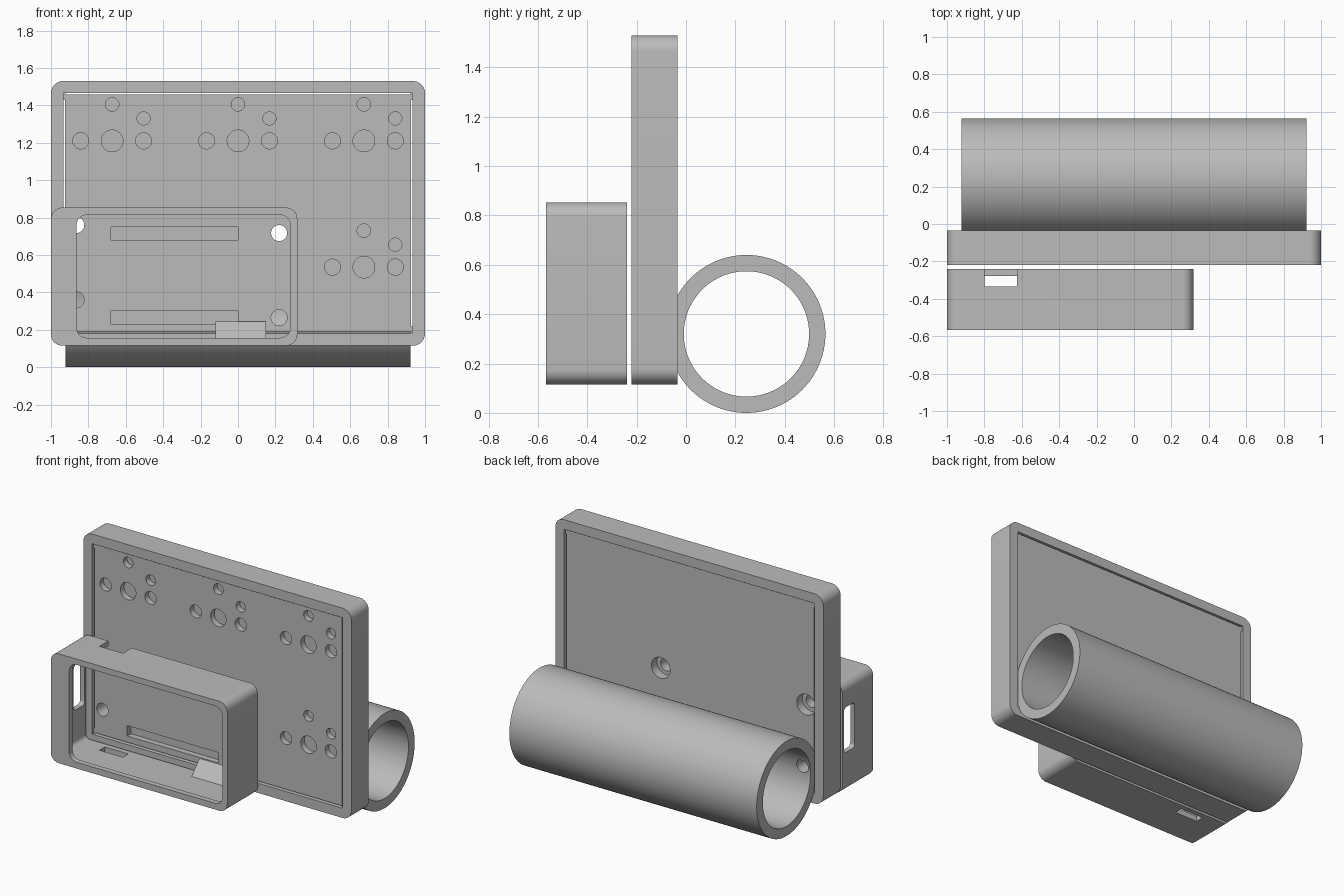
import bpy
import bmesh
from math import cos, sin, pi, radians

cube = bpy.data.objects.get("Cube")
if cube:
    bpy.data.objects.remove(cube, do_unlink=True)

grey = bpy.data.materials.new("light grey plastic")
grey.use_nodes = True
grey.diffuse_color = (0.5, 0.5, 0.5, 1)
grey.node_tree.nodes["Principled BSDF"].inputs["Base Color"].default_value = (0.5, 0.5, 0.5, 1)


def prism(name, outline, lo, hi, axis="y"):
    """Extrude a closed outline along y (outline in x, z) or x (outline in y, z)."""
    bm = bmesh.new()
    place = (lambda u, v, t: (u, t, v)) if axis == "y" else (lambda u, v, t: (t, u, v))
    rings = [[bm.verts.new(place(u, v, t)) for u, v in outline] for t in (lo, hi)]
    n = len(outline)
    for ring in rings:
        bm.faces.new(ring)
    for i in range(n):
        j = (i + 1) % n
        bm.faces.new((rings[0][i], rings[0][j], rings[1][j], rings[1][i]))
    bmesh.ops.recalc_face_normals(bm, faces=bm.faces)
    mesh = bpy.data.meshes.new(name)
    bm.to_mesh(mesh)
    bm.free()
    mesh.materials.append(grey)
    obj = bpy.data.objects.new(name, mesh)
    bpy.context.collection.objects.link(obj)
    return obj


def rect(x0, x1, z0, z1, r=0, steps=10):
    """Rectangle outline, with rounded corners when r is given."""
    if not r:
        return [(x0, z0), (x1, z0), (x1, z1), (x0, z1)]
    centres = [(x1 - r, z1 - r), (x0 + r, z1 - r), (x0 + r, z0 + r), (x1 - r, z0 + r)]
    return [(cx + r * cos(a), cz + r * sin(a))
            for k, (cx, cz) in enumerate(centres)
            for a in [(k + i / steps) * pi / 2 for i in range(steps + 1)]]


def circle(u, v, r, n=40):
    return [(u + r * cos(2 * pi * i / n), v + r * sin(2 * pi * i / n)) for i in range(n)]


def cut(target, outline, lo, hi, axis="y"):
    """Subtract a prism from the target and discard the cutter."""
    cutter = prism("cutter", outline, lo, hi, axis)
    cutter.hide_render = True
    mod = target.modifiers.new("cut", "BOOLEAN")
    mod.operation = "DIFFERENCE"
    mod.solver = "EXACT"
    mod.object = cutter
    bpy.context.view_layer.objects.active = target
    bpy.ops.object.modifier_apply(modifier=mod.name)
    bpy.data.objects.remove(cutter, do_unlink=True)


# Rounded outer frame
FRONT, BACK = -0.22, -0.035
frame = prism("plate_frame", rect(-1, 1, 0.115, 1.53, 0.065), FRONT, BACK)
cut(frame, rect(-0.934, 0.934, 0.18, 1.465), -1, 1)

# Inner panel, set in the frame with a narrow gap
panel = prism("plate_panel", rect(-0.924, 0.924, 0.19, 1.459), FRONT + 0.01, BACK - 0.01)
for side in (-1, 1):
    for z in (0.20, 1.447):
        prism("panel_corner_tab", rect(side * 0.93 - 0.008, side * 0.93 + 0.008, z - 0.018, z + 0.018),
              FRONT + 0.012, BACK - 0.012)

# Key sockets: one centre hole with four pin holes
DEPTH = FRONT + 0.05
pins = [(0, 0, 0.058), (-0.168, 0, 0.043), (0.168, 0, 0.043), (0, 0.195, 0.036), (0.168, 0.12, 0.035)]
for cx, cz in [(-0.673, 1.21), (0, 1.21), (0.673, 1.21), (0.673, 0.535)]:
    for dx, dz, r in pins:
        cut(panel, circle(cx + dx, cz + dz, r), -0.3, DEPTH)

# Strap slots
for z in (0.232, 0.68):
    cut(panel, rect(-0.68, 0, z, z + 0.07), -0.3, DEPTH)

# Grip tube across the back
tube = prism("grip_tube", circle(0.245, 0.32, 0.32, 96), -0.923, 0.923, "x")
cut(tube, circle(0.245, 0.32, 0.254, 96), -2, 2, "x")
cut(tube, rect(-2, 2, -1, 2), -1, BACK - 0.02)

# Screw holes, counterbored above the tube
for x, z in [(0.22, 0.717), (-0.865, 0.76)]:
    cut(panel, circle(x, z, 0.043), -0.3, 0.1)
    cut(panel, circle(x, z, 0.07), BACK - 0.07, 0.1)
for x, z in [(0.22, 0.265), (-0.865, 0.36)]:
    for part in (panel, tube):
        cut(part, circle(x, z, 0.043), -0.3, 0.2)

# Electronics box: thin walls, front lip, open back
box = prism("box_shell", rect(-1, 0.317, 0.115, 0.853, 0.06), -0.567, -0.24)
cut(box, rect(-0.967, 0.286, 0.152, 0.82, 0.03), -0.53, 0)
cut(box, rect(-0.863, 0.28, 0.157, 0.814, 0.055), -1, -0.5)

# Box openings: side window, top notch, floor slot
cut(box, rect(-0.37, -0.255, 0.385, 0.69, 0.025), -1.1, -0.93, "x")
cut(box, rect(-0.80, -0.625, 0.75, 0.95), -0.335, -0.2)
cut(box, rect(-0.80, -0.625, 0.05, 0.25), -0.335, -0.277)

# Sloped wedge on the box floor
prism("floor_wedge", [(-0.325, 0.15), (-0.24, 0.15), (-0.24, 0.243)], -0.12, 0.15, "x")

# Smooth the round surfaces, keep edges sharp
bpy.ops.object.select_all(action="DESELECT")
for obj in (frame, panel, tube, box):
    obj.select_set(True)
bpy.context.view_layer.objects.active = frame
bpy.ops.object.shade_smooth_by_angle(angle=radians(30))
